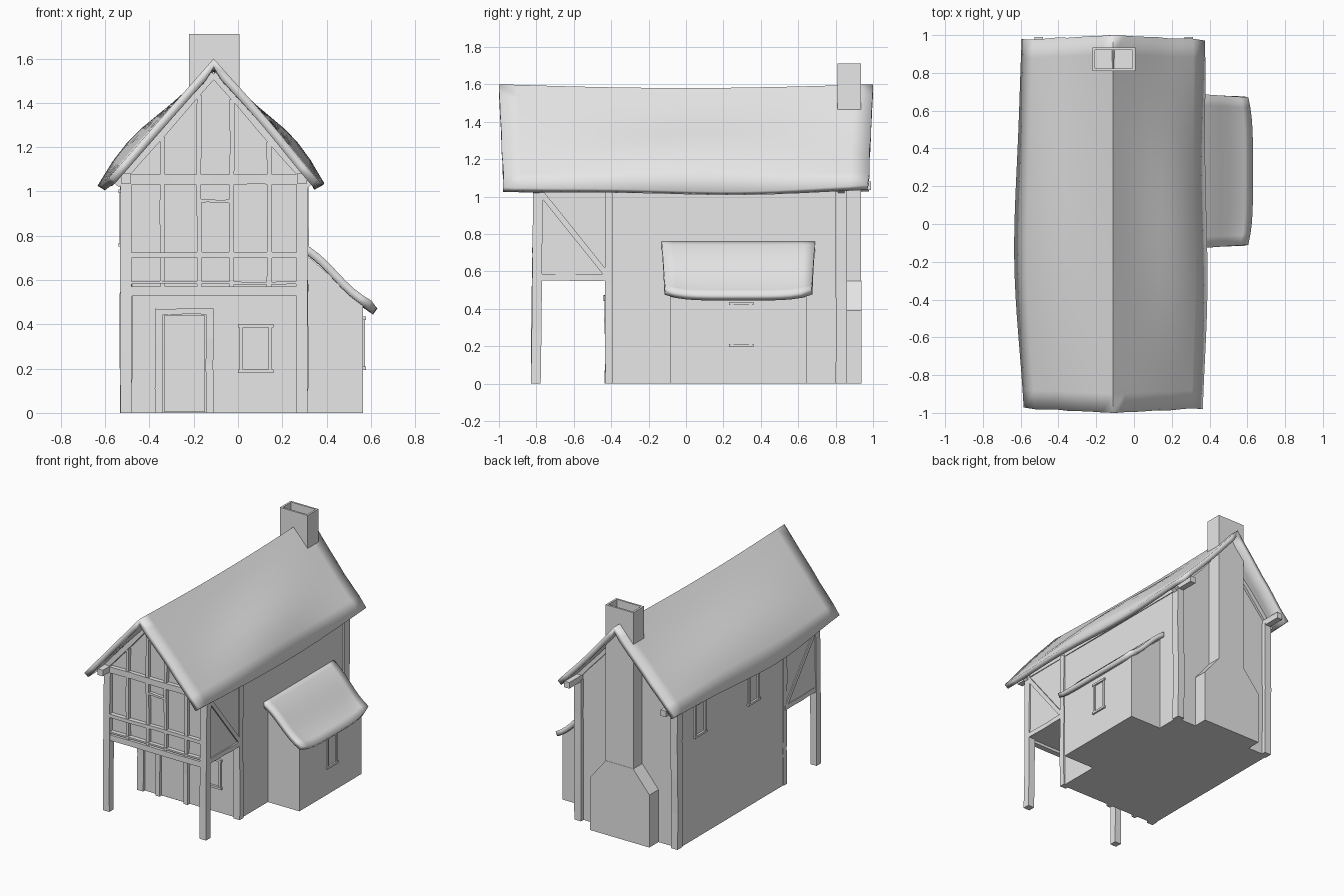
import bpy, bmesh, math, random
from mathutils import Vector

random.seed(4)
if "Cube" in bpy.data.objects:
    bpy.data.objects.remove(bpy.data.objects["Cube"], do_unlink=True)

plaster = bpy.data.materials.new("light_grey")
plaster.use_nodes = True
plaster.diffuse_color = (0.8, 0.8, 0.8, 1)
plaster.node_tree.nodes["Principled BSDF"].inputs["Base Color"].default_value = (0.8, 0.8, 0.8, 1)

MID = -0.11            # x of the ridge
LEFT, RIGHT = -0.505, 0.29   # x of the corner posts
FRONT, PORCH, BACK = -0.8, -0.41, 0.83   # y of the framed walls


def finish(bm, name):
    mesh = bpy.data.meshes.new(name)
    bm.to_mesh(mesh)
    bm.free()
    obj = bpy.data.objects.new(name, mesh)
    bpy.context.collection.objects.link(obj)
    mesh.materials.append(plaster)
    return obj


def smooth(obj, degrees=40):
    bpy.ops.object.select_all(action='DESELECT')
    obj.select_set(True)
    bpy.context.view_layer.objects.active = obj
    bpy.ops.object.shade_smooth_by_angle(angle=math.radians(degrees))


def prism(name, profile, y0, y1):
    """Extrude an x-z profile along y."""
    bm = bmesh.new()
    face = bm.faces.new([bm.verts.new((x, y0, z)) for x, z in profile])
    out = bmesh.ops.extrude_face_region(bm, geom=[face])
    moved = [v for v in out["geom"] if isinstance(v, bmesh.types.BMVert)]
    bmesh.ops.translate(bm, verts=moved, vec=(0, y1 - y0, 0))
    bmesh.ops.recalc_face_normals(bm, faces=bm.faces)
    return finish(bm, name)


def beam(name, start, end, width, depth, wobble=0.003):
    """Hewn timber: a square section swept between two points."""
    a, b = Vector(start), Vector(end)
    d = (b - a).normalized()
    u = Vector((1, 0, 0)) if abs(d.z) > 0.99 else d.cross(Vector((0, 0, 1))).normalized()
    v = d.cross(u)
    bm = bmesh.new()
    rings = []
    for i in range(5):
        c = a.lerp(b, i / 4)
        if 0 < i < 4:
            c += u * random.uniform(-wobble, wobble) + v * random.uniform(-wobble, wobble)
        rings.append([bm.verts.new(c + u * sx * width / 2 + v * sy * depth / 2)
                      for sx, sy in ((-1, -1), (1, -1), (1, 1), (-1, 1))])
    for r, s in zip(rings, rings[1:]):
        for k in range(4):
            bm.faces.new((r[k], r[k - 1], s[k - 1], s[k]))
    bm.faces.new(rings[0])
    bm.faces.new(rings[-1])
    bmesh.ops.recalc_face_normals(bm, faces=bm.faces)
    return finish(bm, name)


def sheet(name, nx, ny, func, thickness):
    """Thick curved roof sheet from a height function."""
    bm = bmesh.new()
    g = [[bm.verts.new(func(i / nx, j / ny)) for j in range(ny + 1)] for i in range(nx + 1)]
    for i in range(nx):
        for j in range(ny):
            bm.faces.new((g[i][j], g[i + 1][j], g[i + 1][j + 1], g[i][j + 1]))
    obj = finish(bm, name)
    mod = obj.modifiers.new("thickness", 'SOLIDIFY')
    mod.thickness, mod.offset = thickness, -1
    smooth(obj)
    return obj


def window(name, centre, along, width, height):
    """Four frame bars; the lintel and sill overhang the jambs."""
    c, a, up = Vector(centre), Vector(along), Vector((0, 0, height / 2))
    for s, part in ((1, "lintel"), (-1, "sill")):
        beam(f"{name}_{part}", c + s * up - a * width / 2, c + s * up + a * width / 2, 0.024, 0.016, 0)
    for s, part in ((-1, "jamb_a"), (1, "jamb_b")):
        p = c + a * s * (width / 2 - 0.015)
        beam(f"{name}_{part}", p - up, p + up, 0.016, 0.016, 0)


# Walls
prism("ground_floor", [(-0.525, 0), (0.305, 0), (0.305, 0.57), (-0.525, 0.57)], PORCH, BACK)
prism("upper_floor", [(-0.525, 0.55), (0.305, 0.55), (0.305, 1.04), (MID, 1.52), (-0.525, 1.04)],
      FRONT + 0.01, BACK)
prism("side_room", [(0.29, 0), (0.565, 0), (0.565, 0.49), (0.29, 0.73)], -0.085, 0.645)


# Main roof
def roof_point(s, t):
    side = s * 2 - 1
    u, sag = abs(side), math.sin(math.pi * t)
    reach = 0.48 + (0.015 if side > 0 else 0.04) * sag
    ridge, eave = 1.6 - 0.02 * sag, 1.055 - 0.025 * sag
    z = ridge + (eave - ridge) * u + 0.055 * sag * math.sin(math.pi * u ** 2.2)
    wave = 0.006 * math.sin(9 * t + 5 * side) * u
    y = (t * 2 - 1) * (1 - 0.025 * u) + 0.004 * math.sin(17 * side)* u
    return (MID + side * reach + wave, y, z + wave)


sheet("main_roof", 16, 20, roof_point, 0.038)


# Side room roof, with softened lower corners
def side_roof_point(s, t):
    edge = abs(t * 2 - 1)
    x = 0.29 + s * (0.34 - 0.025 * edge ** 4)
    y = 0.28 + (t * 2 - 1) * (0.412 - 0.022 * s)
    z = 0.77 - 0.285 * s + 0.012 * math.sin(2 * math.pi * s) - 0.012 * s * (1 - edge ** 4)
    return (x, y, z + 0.02 * s * edge ** 6)


sheet("side_roof", 8, 14, side_roof_point, 0.035)

# Posts, wall plates and side framing, on both sides
for side, x, out in (("right", LEFT, -1), ("left", RIGHT, 1)):
    face = x + out * 0.018
    beam(f"{side}_front_post", (x, FRONT - 0.003, 0), (x, FRONT + 0.01, 1.06), 0.052, 0.052)
    beam(f"{side}_porch_post", (x, PORCH, 0), (x, PORCH, 1.05), 0.052, 0.042)
    beam(f"{side}_back_post", (x, BACK, 0), (x, BACK, 1.05), 0.055, 0.06)
    beam(f"{side}_wall_plate", (x, -0.9, 1.058), (x, 0.99, 1.058), 0.045, 0.045)
    beam(f"{side}_floor_beam", (x, FRONT, 0.568), (x, PORCH, 0.568), 0.05, 0.035)
    beam(f"{side}_brace", (face, -0.775, 1.02), (face, -0.43, 0.59), 0.016, 0.03, 0)
    for end, y in (("front", FRONT), ("back", BACK)):
        beam(f"{side}_{end}_rafter", (MID + out * 0.44, y, 1.03), (MID, y, 1.53), 0.035, 0.035)

# Front beams and studs
for name, z, size in (("tie", 1.053, 0.045), ("rail", 0.712, 0.026),
                      ("floor_rail", 0.588, 0.012), ("sill", 0.55, 0.042)):
    beam(f"front_{name}_beam", (LEFT, FRONT, z), (RIGHT, FRONT, z), 0.042, size)
for i, x in enumerate((-0.34, -0.175, -0.028, 0.14)):
    top = 1.51 - abs(x - MID) * 1.15
    beam(f"front_stud_{i + 1}", (x, FRONT, 0.57), (x, FRONT, top), 0.022, 0.03)
beam("front_hatch_lintel", (-0.17, FRONT, 0.957), (-0.03, FRONT, 0.957), 0.03, 0.015)

# Door
for name, x in (("door_jamb_right", -0.358), ("door_jamb_left", -0.128)):
    beam(name, (x, PORCH - 0.008, 0), (x, PORCH - 0.008, 0.445), 0.034, 0.034)
beam("door_lintel", (-0.375, PORCH - 0.01, 0.457), (-0.11, PORCH - 0.01, 0.457), 0.038, 0.027)
prism("door_panel", [(-0.335, 0.005), (-0.15, 0.005), (-0.15, 0.44), (-0.335, 0.44)],
      PORCH - 0.008, PORCH)

# Windows
window("porch_window", (0.08, PORCH - 0.005, 0.29), (1, 0, 0), 0.16, 0.205)
window("side_room_window", (0.565, 0.295, 0.315), (0, 1, 0), 0.13, 0.225)
for i, y in enumerate((0.59, -0.04)):
    window(f"upper_window_{i + 1}", (-0.528, y, 0.88), (0, 1, 0), 0.14, 0.24)

# Chimney: broad shouldered hearth and a hollow shaft
prism("hearth", [(-0.355, 0), (0.135, 0), (0.135, 0.39), (0.005, 0.55), (-0.22, 0.55), (-0.355, 0.39)],
      BACK - 0.02, 0.937)
bm = bmesh.new()
bmesh.ops.create_cube(bm, size=1)
for v in bm.verts:
    v.co = (-0.107 + v.co.x * 0.228, 0.872 + v.co.y * 0.126, 1.06 + v.co.z * 1.3)
bm.faces.ensure_lookup_table()
top = max(bm.faces, key=lambda f: f.calc_center_median().z)
bmesh.ops.inset_region(bm, faces=[top], thickness=0.02)
hole = bmesh.ops.extrude_face_region(bm, geom=[top])
bmesh.ops.translate(bm, vec=(0, 0, -0.12),
                    verts=[v for v in hole["geom"] if isinstance(v, bmesh.types.BMVert)])
if top.is_valid:
    bm.faces.remove(top)
bmesh.ops.recalc_face_normals(bm, faces=bm.faces)
finish(bm, "chimney_shaft")
